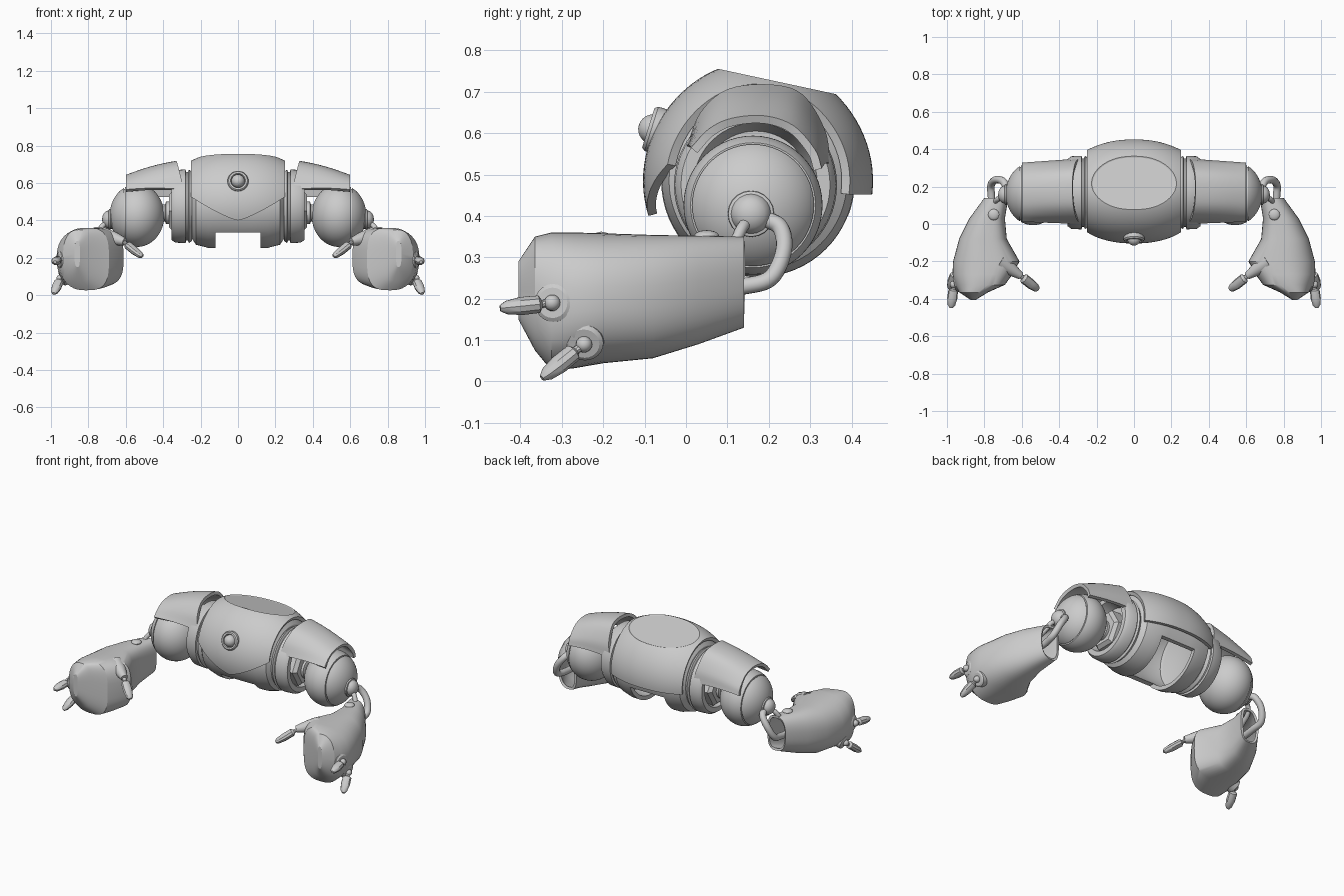
import bpy, bmesh
from math import sin, cos, pi, radians, asin
from mathutils import Vector

if "Cube" in bpy.data.objects:
    bpy.data.objects.remove(bpy.data.objects["Cube"])

CY, CZ = 0.174, 0.485            # body axis runs along x through this point


def finish(name, bm, solid=0, mirror=False, cutters=(), angle=32):
    """Turn a bmesh into an object, apply modifiers, shade."""
    bmesh.ops.remove_doubles(bm, verts=bm.verts, dist=1e-5)
    bmesh.ops.recalc_face_normals(bm, faces=bm.faces)
    me = bpy.data.meshes.new(name)
    bm.to_mesh(me)
    bm.free()
    ob = bpy.data.objects.new(name, me)
    bpy.context.collection.objects.link(ob)
    if solid:
        m = ob.modifiers.new("thick", 'SOLIDIFY')
        m.thickness, m.offset = solid, -1
    for c in cutters:
        m = ob.modifiers.new("cut", 'BOOLEAN')
        m.object, m.operation, m.solver = c, 'DIFFERENCE', 'EXACT'
    if mirror:
        ob.modifiers.new("mirror", 'MIRROR').use_mirror_merge = False
    dg = bpy.context.evaluated_depsgraph_get()
    baked = bpy.data.meshes.new_from_object(ob.evaluated_get(dg))
    ob.modifiers.clear()
    ob.data = baked
    bpy.ops.object.select_all(action='DESELECT')
    ob.select_set(True)
    bpy.context.view_layer.objects.active = ob
    bpy.ops.object.shade_smooth_by_angle(angle=radians(angle))
    return ob


def loft(rings, closed=True, caps=(True, True)):
    bm = bmesh.new()
    vs = [[bm.verts.new(p) for p in r] for r in rings]
    n = len(vs[0])
    for a, b in zip(vs, vs[1:]):
        for i in range(n if closed else n - 1):
            j = (i + 1) % n
            bm.faces.new((a[i], a[j], b[j], b[i]))
    for use, r in zip(caps, (vs[0], vs[-1])):
        if use and closed:
            bm.faces.new(r)
    return bm


def tube(name, pts, radii, n=24, axis=None, flat=1, caps=(True, True), **kw):
    """Round section swept along pts with a radius at each point."""
    pts = [Vector(p) for p in pts]
    q, prev, rings = None, None, []
    for i, (p, r) in enumerate(zip(pts, radii)):
        t = Vector(axis) if axis else pts[min(i + 1, len(pts) - 1)] - pts[max(i - 1, 0)]
        t.normalize()
        q = t.to_track_quat('Z', 'Y') if q is None else prev.rotation_difference(t) @ q
        prev = t
        rings.append([p + q @ Vector((r * cos(2 * pi * k / n), flat * r * sin(2 * pi * k / n), 0))
                      for k in range(n)])
    return finish(name, loft(rings, caps=caps), **kw)


def lathe_x(name, prof, y, z, **kw):
    return tube(name, [(x, y, z) for x, r in prof], [r for x, r in prof], axis=(1, 0, 0), **kw)


def smooth_path(pts, steps=6):
    """Catmull-Rom through the points."""
    P = [Vector(p) for p in pts]
    P = [2 * P[0] - P[1]] + P + [2 * P[-1] - P[-2]]
    out = []
    for a, b, c, d in zip(P, P[1:], P[2:], P[3:]):
        for k in range(steps):
            t = k / steps
            out.append(0.5 * (2 * b + (c - a) * t + (2 * a - 5 * b + 4 * c - d) * t * t
                              + (3 * b - a - 3 * c + d) * t ** 3))
    return out + [P[-2]]


def cutter(name, x, y, z):
    bm = bmesh.new()
    bmesh.ops.create_cube(bm, size=1)
    for v in bm.verts:
        v.co = [lo + (hi - lo) * (c + .5) for c, (lo, hi) in zip(v.co, (x, y, z))]
    ob = finish(name, bm)
    ob.hide_render = True
    ob.hide_set(True)
    return ob


# Outer body shell: revolved bulge with a pointed lower front edge
rings = []
for i in range(33):
    x = -0.25 + 0.5 * i / 32
    u = abs(x) / 0.25
    r = 0.278 - 0.056 * u ** 2.3
    a0 = asin((0.40 + 0.125 * u ** 1.3 - CZ) / r)
    a1 = pi + asin((CZ - 0.452) / r)
    row = []
    for k in range(49):
        a = a0 + (a1 - a0) * k / 48
        s = r + .012 * max(0, sin(a)) ** 4        # slightly taller crown
        row.append((x, CY - s * cos(a), CZ + s * sin(a)))
    rings.append(row)
bm = loft(rings, closed=False)
# flat oval hatch on top
cut = bmesh.ops.bisect_plane(bm, geom=bm.verts[:] + bm.edges[:] + bm.faces[:],
                             plane_co=(0, 0.21, 0.727), plane_no=(0, 0.21, 0.978), clear_outer=True)
edges = [e for e in cut['geom_cut'] if isinstance(e, bmesh.types.BMEdge)]
hatch = bmesh.ops.contextual_create(bm, geom=edges)['faces']
bmesh.ops.recalc_face_normals(bm, faces=bm.faces)
bmesh.ops.inset_individual(bm, faces=hatch, thickness=0.006, depth=-0.003)
finish("body_shell", bm, solid=0.022, angle=20)

# Inner body, hollow, open underneath between two prongs
notch = cutter("belly_notch_cutter", (-.12, .12), (-.3, .6), (0, .335))
rear = cutter("rear_notch_cutter", (-.12, .12), (.2, .6), (.1, .40))
lathe_x("body_core", [(-.245, .185), (-.225, .215), (-.16, .232), (-.08, .234), (0, .234),
                      (.08, .234), (.16, .232), (.225, .215), (.245, .185)], CY, CZ,
        n=64, solid=0.025, cutters=(notch, rear))

# Front eye
d = Vector((0, -.95, .3)).normalized()
o = Vector((0, -.072, .607))
prof = [(-.03, .056), (.012, .056), (.02, .05), (.02, .04), (.008, .036)]
tube("eye_ring", [o + d * a for a, r in prof], [r for a, r in prof], n=40, axis=d)
tube("eye_lens", [o + d * (.008 - .036 * cos(pi * k / 12)) for k in range(13)],
     [.036 * sin(pi * k / 12) for k in range(13)], n=32, axis=d)

# Shoulder collar, socket and axle
lathe_x("shoulder_collar", [(.245, .14), (.245, .185), (.262, .196), (.268, .183), (.278, .183), (.28, .197),
                            (.335, .194), (.355, .18), (.355, .15), (.29, .13)],
        .168, .475, n=56, mirror=True, caps=(False, True))
tube("shoulder_block", [(.27, .165, .45), (.35, .165, .45), (.37, .165, .45)], [.12, .12, .1],
     n=6, axis=(1, 0, 0), mirror=True)
lathe_x("shoulder_axle", [(.34, .06), (.385, .06), (.39, .045), (.43, .045)], .165, .44, mirror=True)

# Ball shoulder with a seam groove
ball = [(.54 - .146 * cos(pi * k / 32), .168 * sin(pi * k / 32)) for k in range(33)]
seam = [(.604, .151), (.604, .142), (.61, .142), (.61, .147)]
ball = [p for p in ball if p[0] < .6] + seam + [p for p in ball if p[0] > .613]
lathe_x("shoulder_ball", ball, .162, .426, n=56, mirror=True)

# Shoulder pad: arched plate tapering outward
inner = [(.0, .565), (.035, .65), (.1, .706), (.2, .718), (.28, .695), (.335, .61), (.35, .525)]
outer = [(.012, .565), (.055, .61), (.11, .636), (.19, .642), (.26, .618), (.312, .56), (.328, .515)]
rings = []
for i in range(9):
    t = i / 8
    row = [(0, a[0] + (b[0] - a[0]) * t, a[1] + (b[1] - a[1]) * t + .008 * sin(pi * t))
           for a, b in zip(inner, outer)]
    row = smooth_path(row, 5)
    rings.append([(.29 + .04 * sin(pi * k / (len(row) - 1)) * (1 - t) + .31 * t, p.y, p.z)
                  for k, p in enumerate(row)])
finish("shoulder_pad", loft(rings, closed=False), solid=0.02, mirror=True)

# Elbow knob with ribs, and two bent rods to the forearm
lathe_x("elbow_knob", [(.655, .058), (.668, .058), (.67, .05), (.68, .05), (.682, .056), (.69, .055),
                       (.692, .048), (.705, .044), (.717, .033), (.724, .018), (.727, 0)],
        .157, .405, n=20, mirror=True)
rod = smooth_path([(.68, .185, .395), (.70, .228, .372), (.74, .236, .315), (.765, .205, .25),
                   (.762, .14, .23), (.765, .05, .22)])
tube("elbow_rod_rear", rod, [.02] * len(rod), n=14, mirror=True)
rod = smooth_path([(.69, .15, .39), (.725, .135, .37), (.745, .11, .33), (.755, .04, .29)])
tube("elbow_rod_front", rod, [.014] * len(rod), n=12, mirror=True)

# Forearm: open wrist, rounded outer side, flatter palm side that slants to a blunt tip
# sections are (y, x0, x1, z0, z1)
secs = [(.14, .672, .80, .13, .35), (.03, .69, .88, .09, .352), (-.08, .68, .935, .056, .354),
        (-.2, .612, .967, .044, .358), (-.27, .65, .97, .032, .36), (-.325, .69, .957, .026, .36),
        (-.365, .78, .935, .075, .35), (-.405, .845, .875, .15, .29)]
rings = []
for y, x0, x1, z0, z1 in secs:
    ring = []
    for k in range(48):
        c, s = cos(2 * pi * k / 48), sin(2 * pi * k / 48)
        e = 2 / (2.35 if c > 0 else 3.2)
        xm = x0 + (x1 - x0) * .47
        ring.append((xm + (x1 - xm if c > 0 else x0 - xm) * abs(c) ** e, y,
                     (z0 + z1) / 2 + (z1 - z0) / 2 * abs(s) ** e * (1 if s > 0 else -1)))
    rings.append(ring)
finish("forearm", loft(rings, caps=(False, True)), solid=0.014, mirror=True, angle=26)

# Small bump on top of the forearm
tube("forearm_bump", [(.75, .05 - .03 * cos(pi * k / 10), .352) for k in range(11)],
     [.03 * sin(pi * k / 10) for k in range(11)], n=16, axis=(0, 1, 0), flat=.45, mirror=True)


# Fingers: round socket plus a jointed tapered claw
def finger(name, base, tip, out, r):
    b, t, out = Vector(base), Vector(tip), Vector(out).normalized()
    tube(name + "_socket", [b - out * .04, b + out * .004, b + out * .01], [r, r, r * .8],
         n=24, axis=out, mirror=True)
    tube(name + "_knuckle", [b + out * (.014 - .02 * cos(pi * k / 8)) for k in range(9)],
         [.02 * sin(pi * k / 8) for k in range(9)], n=14, axis=out, mirror=True)
    b = b + out * .012
    tube(name + "_claw", [b.lerp(t, f) for f in (0, .2, .26, .6, .88, 1)],
         [.011, .012, .026, .027, .02, .009], n=10, flat=.85, mirror=True)


finger("upper_finger", (.951, -.32, .19), (.978, -.449, .177), (1, -.25, 0), .046)
finger("lower_finger", (.938, -.245, .095), (.985, -.348, .008), (1, -.1, -.4), .046)

# Thumb on the inner side: cone arm and claw
tube("thumb_arm", [(.72, -.2, .315), (.66, -.24, .302), (.605, -.278, .286)], [.048, .036, .02],
     n=16, mirror=True)
tube("thumb_claw", [(.62, -.268, .29), (.596, -.285, .272), (.588, -.292, .266), (.55, -.322, .235),
                    (.52, -.345, .212), (.512, -.35, .206)], [.013, .013, .027, .027, .02, .01],
     n=10, flat=.8, mirror=True)
